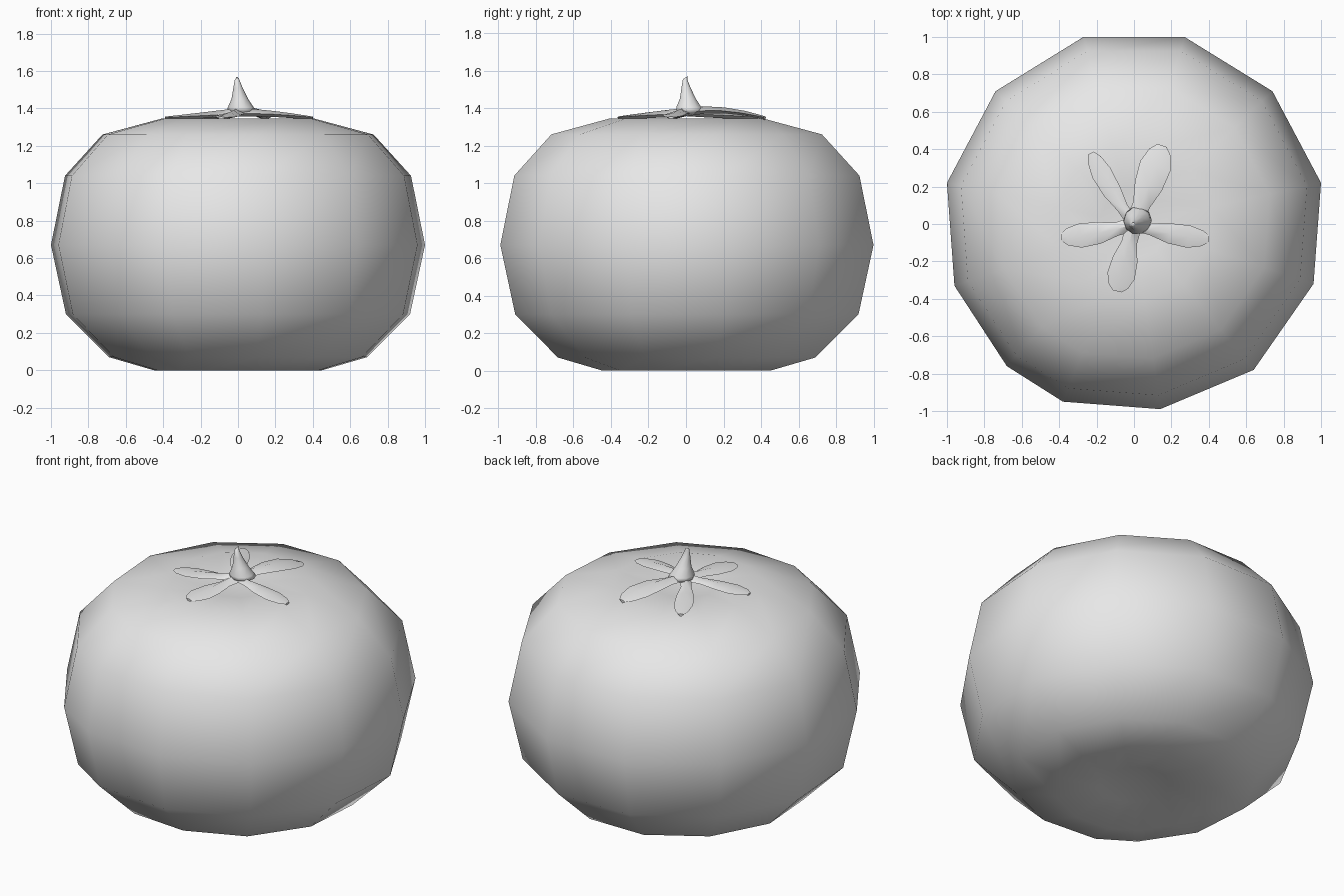
import bpy, bmesh
from math import sin, cos, radians
from mathutils import Vector

cube = bpy.data.objects.get("Cube")
if cube:
    bpy.data.objects.remove(cube, do_unlink=True)

grey = bpy.data.materials.new("plain grey")
grey.use_nodes = True
grey.diffuse_color = (0.8, 0.8, 0.8, 1)
grey.node_tree.nodes["Principled BSDF"].inputs["Base Color"].default_value = (0.8, 0.8, 0.8, 1)


def finish(name, bm):
    bmesh.ops.recalc_face_normals(bm, faces=bm.faces)
    mesh = bpy.data.meshes.new(name)
    bm.to_mesh(mesh)
    bm.free()
    mesh.materials.append(grey)
    mesh.shade_smooth()
    obj = bpy.data.objects.new(name, mesh)
    bpy.context.collection.objects.link(obj)
    return obj


def loft(name, rings, bottom, top):
    """Skin a stack of closed rings and close both ends with a fan."""
    bm = bmesh.new()
    loops = [[bm.verts.new(p) for p in ring] for ring in rings]
    n = len(loops[0])
    for a, b in zip(loops, loops[1:]):
        for i in range(n):
            j = (i + 1) % n
            bm.faces.new((a[i], a[j], b[j], b[i]))
    for loop, tip in ((loops[0], bottom), (loops[-1], top)):
        v = bm.verts.new(tip)
        for i in range(n):
            bm.faces.new((loop[i], loop[(i + 1) % n], v))
    return finish(name, bm)


# Fruit body: slightly uneven twelve-sided outline swept through a squat profile
outline = [(0.27, 1.0), (-0.27, 1.0), (-0.74, 0.71), (-1.0, 0.22), (-0.96, -0.33),
           (-0.68, -0.76), (-0.38, -0.95), (0.14, -0.99), (0.64, -0.78),
           (0.96, -0.32), (1.0, 0.22), (0.74, 0.71)]
profile = [(0.2, 0.04), (0.45, 0.0), (0.69, 0.07), (0.92, 0.3), (1.0, 0.67),
           (0.925, 1.04), (0.725, 1.26), (0.41, 1.345), (0.18, 1.335)]
loft("fruit_body", [[(x * r, y * r, z) for x, y in outline] for r, z in profile],
     (0, 0, 0.06), (0, 0, 1.31))

# Stem: flared base narrowing to a point that leans a little
stem = [(0.075, 1.385, 0.02), (0.07, 1.405, 0.015), (0.045, 1.45, 0.01),
        (0.025, 1.51, 0.0), (0.012, 1.555, -0.005)]
sides = 10
loft("stem", [[(s + r * cos(radians(360 / sides * i)), s + r * sin(radians(360 / sides * i)), z)
               for i in range(sides)] for r, z, s in stem],
     (0.02, 0.02, 1.36), (-0.005, 0.01, 1.57))


def leaf(name, bend, tip, width, lift):
    """Ridged leaf from the stem along a curve through bend to tip."""
    bm = bmesh.new()
    bend, tip = Vector(bend), Vector(tip)
    rows = []
    for t, w in ((0, 0.6), (0.25, 0.55), (0.5, 0.9), (0.75, 1.0), (0.92, 0.7), (1, 0.3)):
        p = bend * (2 * t * (1 - t)) + tip * (t * t)
        d = (bend * (1 - 2 * t) + tip * t).normalized()
        side = Vector((-d.y, d.x)) * width * w
        edge = 1.352 + 0.02 * (1 - t) + lift * t * (1 - t)
        ridge = edge + 0.026 * (1 - t) + 0.004
        rows.append([bm.verts.new((*(p + side * s), z))
                     for s, z in ((-1, edge), (0, ridge), (1, edge), (0, edge - 0.015))])
    for a, b in zip(rows, rows[1:]):
        for i in range(4):
            j = (i + 1) % 4
            bm.faces.new((a[i], a[j], b[j], b[i]))
    bm.faces.new(rows[0])
    bm.faces.new(rows[-1])
    obj = finish(name, bm)
    bpy.context.view_layer.objects.active = obj
    obj.select_set(True)
    bpy.ops.object.shade_smooth_by_angle(angle=radians(60))
    obj.select_set(False)


# Calyx: five leaves of differing length and bend
leaf("leaf_right", (-0.18, -0.06), (-0.39, -0.07), 0.065, 0.0)
leaf("leaf_front", (-0.05, -0.2), (-0.09, -0.36), 0.075, 0.0)
leaf("leaf_left", (0.18, -0.06), (0.40, -0.08), 0.06, 0.03)
leaf("leaf_back_left", (0.08, 0.2), (0.15, 0.42), 0.085, 0.1)
leaf("leaf_back_right", (-0.12, 0.16), (-0.23, 0.38), 0.055, 0.0)
